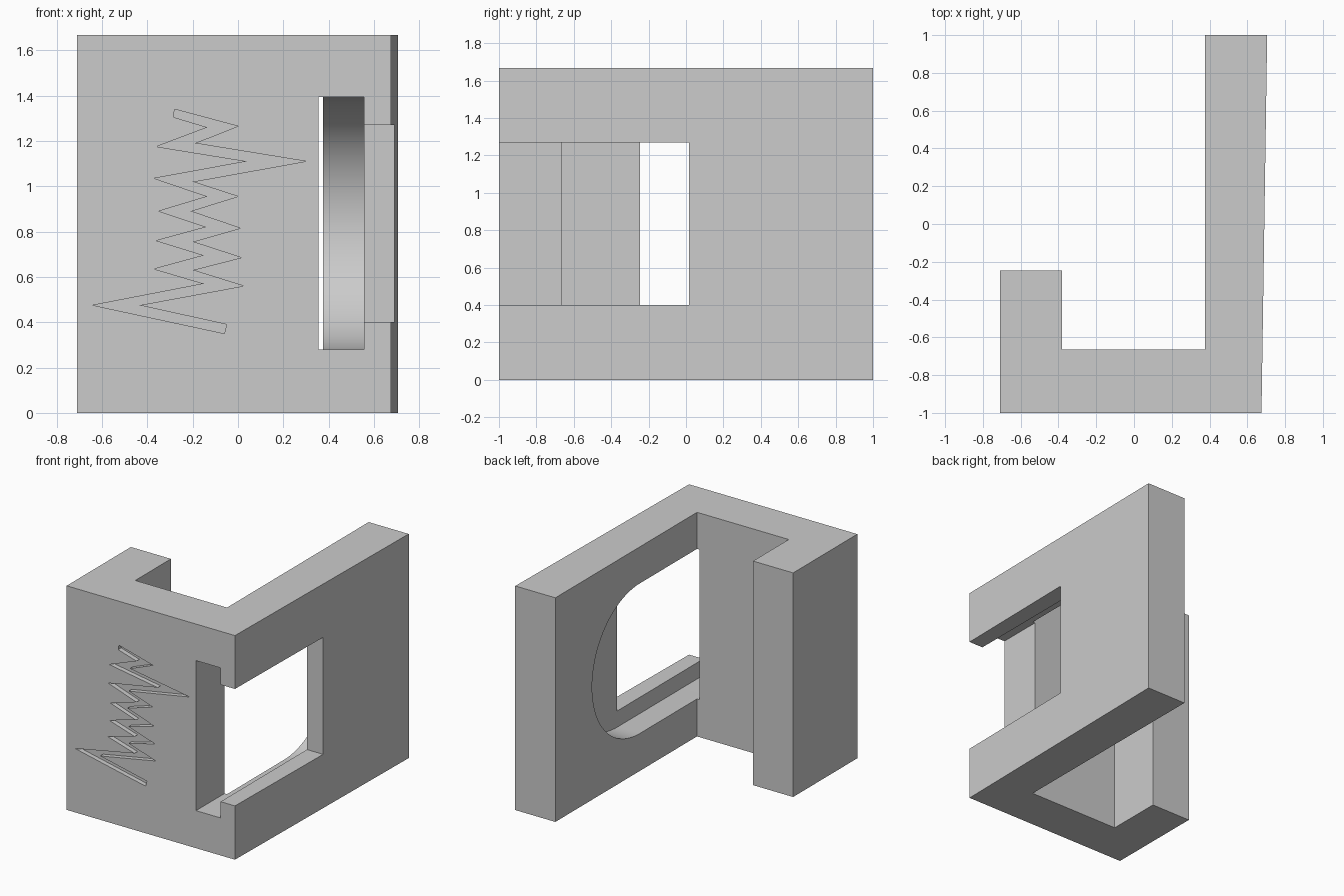
import bpy
import bmesh
import math
from mathutils import Vector

old = bpy.data.objects.get("Cube")
if old:
    bpy.data.objects.remove(old, do_unlink=True)

grey = bpy.data.materials.new("plain grey")
grey.use_nodes = True
GREY = (0.6, 0.6, 0.6, 1)
grey.diffuse_color = GREY
grey.node_tree.nodes["Principled BSDF"].inputs["Base Color"].default_value = GREY


def prism(name, outline, axis, low, high):
    """Extrude a 2D outline along the given axis between low and high."""
    place = {
        "X": lambda a, b: Vector((low, a, b)),
        "Y": lambda a, b: Vector((a, low, b)),
        "Z": lambda a, b: Vector((a, b, low)),
    }[axis]
    step = Vector([(high - low) * (axis == k) for k in "XYZ"])
    bm = bmesh.new()
    base = bm.faces.new([bm.verts.new(place(a, b)) for a, b in outline])
    grown = bmesh.ops.extrude_face_region(bm, geom=[base], use_keep_orig=True)
    verts = [v for v in grown["geom"] if isinstance(v, bmesh.types.BMVert)]
    bmesh.ops.translate(bm, verts=verts, vec=step)
    bmesh.ops.recalc_face_normals(bm, faces=bm.faces)
    mesh = bpy.data.meshes.new(name)
    bm.to_mesh(mesh)
    bm.free()
    mesh.materials.append(grey)
    obj = bpy.data.objects.new(name, mesh)
    bpy.context.collection.objects.link(obj)
    return obj


# Hooked wall body: front wall, short arm and long arm with a slight taper
body = prism("hooked_wall", [
    (-0.71, -1), (0.675, -1), (0.705, 1), (0.375, 1),
    (0.375, -0.665), (-0.38, -0.665), (-0.38, -0.245), (-0.71, -0.245),
], "Z", 0, 1.667)

# Inner slot with a half-round end
radius, mid_y, mid_z = 0.558, 0.01, 0.837
arc = [math.radians(-90 + 180 * i / 48) for i in range(49)]
slot = [(-1.2, mid_z - radius)]
slot += [(mid_y + radius * math.cos(a), mid_z + radius * math.sin(a)) for a in arc]
slot += [(-1.2, mid_z + radius)]
slot_cutter = prism("slot_cutter", slot, "X", 0.355, 0.557)

# Narrower rectangular opening through the outer side
window_cutter = prism("window_cutter", [
    (-1.2, 0.4), (0.015, 0.4), (0.015, 1.27), (-1.2, 1.27)], "X", 0.5, 0.9)

# Shallow zigzag groove in the front wall
zigzag = [
    (-.28, 1.34), (0, 1.265), (-.19, 1.19), (.3, 1.11), (-.2, 1.02),
    (0, .955), (-.21, .89), (.01, .815), (-.2, .755), (.015, .685),
    (-.2, .63), (.025, .56), (-.435, .475), (-.05, .39), (-.06, .35),
    (-.64, .475), (-.15, .57), (-.37, .635), (-.15, .695), (-.36, .76),
    (-.14, .82), (-.35, .89), (-.135, .955), (-.37, 1.035), (.04, 1.11),
    (-.36, 1.175), (-.135, 1.26), (-.285, 1.305),
]
groove_cutter = prism("groove_cutter", zigzag, "Y", -1.1, -0.965)

# Cut the openings and apply them
bpy.ops.object.select_all(action="DESELECT")
bpy.context.view_layer.objects.active = body
body.select_set(True)
for cutter in (slot_cutter, window_cutter, groove_cutter):
    cutter.hide_render = True
    cut = body.modifiers.new(cutter.name, "BOOLEAN")
    cut.operation = "DIFFERENCE"
    cut.solver = "EXACT"
    cut.object = cutter
    bpy.ops.object.modifier_apply(modifier=cut.name)
    bpy.data.objects.remove(cutter, do_unlink=True)

bpy.ops.object.shade_smooth_by_angle(angle=math.radians(30))
